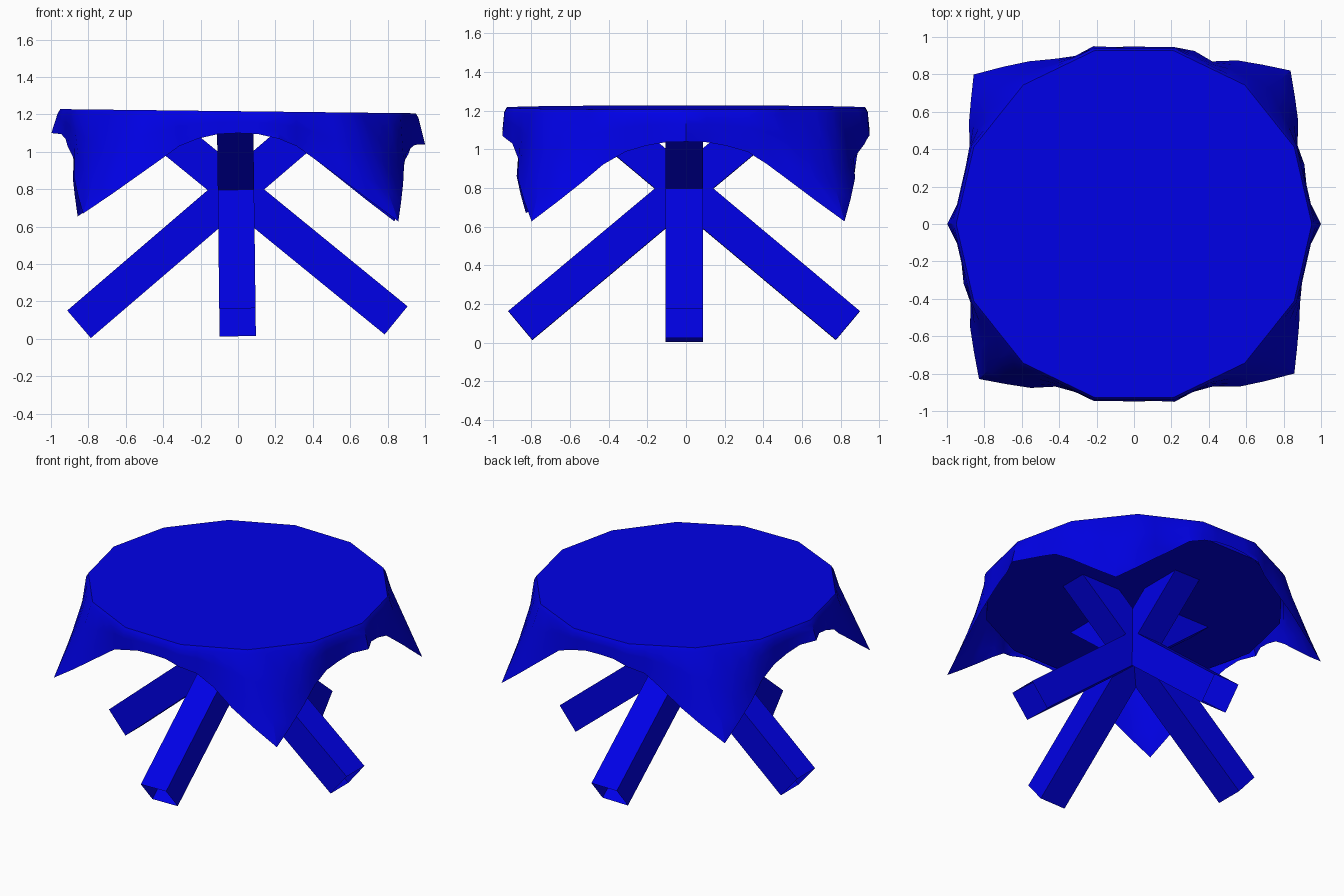
import bpy, bmesh, math
from mathutils import Matrix, Vector

if "Cube" in bpy.data.objects:
    bpy.data.objects.remove(bpy.data.objects["Cube"])

blue = bpy.data.materials.new("blue")
blue.diffuse_color = (0.0, 0.0, 0.8, 1)
blue.use_nodes = True
blue.node_tree.nodes["Principled BSDF"].inputs["Base Color"].default_value = blue.diffuse_color


def finish(name, bm):
    mesh = bpy.data.meshes.new(name)
    bm.to_mesh(mesh)
    bm.free()
    ob = bpy.data.objects.new(name, mesh)
    bpy.context.collection.objects.link(ob)
    mesh.materials.append(blue)
    return ob


# Crossed legs: four open-ended square beams, trimmed level inside the table top
HUB = (-0.011, -0.01, 0.797)
TILT, LOWER, UPPER, WIDTH = math.radians(39.9), 1.105, 0.8, 0.194
LEAN = Matrix.Rotation(math.radians(-0.7), 4, 'Y')


def leg(name, heading):
    bm = bmesh.new()
    bmesh.ops.create_cube(bm, size=1)
    ends = [f for f in bm.faces if abs(f.normal.x) > 0.9]
    bmesh.ops.delete(bm, geom=ends, context='FACES_ONLY')
    for v in bm.verts:
        v.co = Vector((LOWER if v.co.x > 0 else -UPPER, v.co.y * WIDTH, v.co.z * WIDTH))
    bm.transform(Matrix.Translation(HUB) @ LEAN
                 @ Matrix.Rotation(heading, 4, 'Z')
                 @ Matrix.Rotation(TILT, 4, 'Y'))
    bmesh.ops.bisect_plane(bm, geom=bm.verts[:] + bm.edges[:] + bm.faces[:],
                           plane_co=(0, 0, 1.12), plane_no=(0, 0, 1), clear_outer=True)
    finish(name, bm)


for i, side in enumerate(("right", "back", "left", "front")):
    leg(side + "_leg", i * math.pi / 2)

# Table top: 14-sided disc under the cloth
SIDES, RADIUS = 14, 0.965
bm = bmesh.new()
angles = [2 * math.pi * i / SIDES for i in range(SIDES)]
base = bm.faces.new([bm.verts.new((0.945 * math.cos(a), 0.945 * math.sin(a), 1.1))
                     for a in angles])
new = bmesh.ops.extrude_face_region(bm, geom=[base], use_keep_orig=True)["geom"]
bmesh.ops.translate(bm, verts=[g for g in new if isinstance(g, bmesh.types.BMVert)],
                    vec=(0, 0, 0.1))
bmesh.ops.recalc_face_normals(bm, faces=bm.faces)
finish("table_top", bm)

# Tablecloth: square cloth over the disc, short on the sides, hanging at four corners
N = SIDES * 4
# hem radius and height, from a cloth corner to the middle of a side
HEM = [(1.172, 0.635), (1.095, 0.745), (1.035, 0.85), (0.965, 0.955),
       (0.95, 1.03), (0.945, 1.07), (0.95, 1.095), (0.95, 1.1)]
# small gathers in the hem, and the drift of each hanging corner (angle, height)
PLEATS = {0: 1.0, 3: 0.965, 11: 0.98, 16: 0.975, 18: 0.98, 24: 0.975, 28: 0.998,
          31: 0.965, 40: 0.97, 44: 0.975, 52: 0.985}
CORNERS = [(-0.01, 0), (0.035, 0.02), (0.0, 0.035), (0.035, 0.0)]
bm = bmesh.new()
rings = [[] for _ in range(5)]
half = math.pi / SIDES
for i in range(N):
    a = 2 * math.pi * i / N
    k = abs(i % 14 - 7)
    rim = RADIUS * math.cos(half) / math.cos(a % (2 * half) - half)
    hr, hz = HEM[k]
    swing, lift = CORNERS[i // 14]
    near = max(0, 1 - k / 3)
    hz += lift * near - 0.06 * max(0, math.cos(a)) ** 6
    hr = max(hr, rim + 0.005, PLEATS.get(i, 0))
    top = 1.217 - 0.011 * math.cos(a)
    edge = top - 0.025
    path = [(rim * 0.985, top, 0), (rim, edge, 0)]
    path += [(rim + (hr - rim) * t, edge + (hz - edge) * t, t) for t in (0.35, 0.7, 1)]
    for ring, (r, z, t) in zip(rings, path):
        b = a + swing * near * t
        ring.append(bm.verts.new((r * math.cos(b), r * math.sin(b), z)))
bm.faces.new(rings[0])
for upper, lower in zip(rings, rings[1:]):
    for i in range(N):
        j = (i + 1) % N
        bm.faces.new((upper[i], lower[i], lower[j], upper[j]))
cloth = finish("tablecloth", bm)
bpy.context.view_layer.objects.active = cloth
cloth.select_set(True)
bpy.ops.object.shade_smooth_by_angle(angle=math.radians(30))
